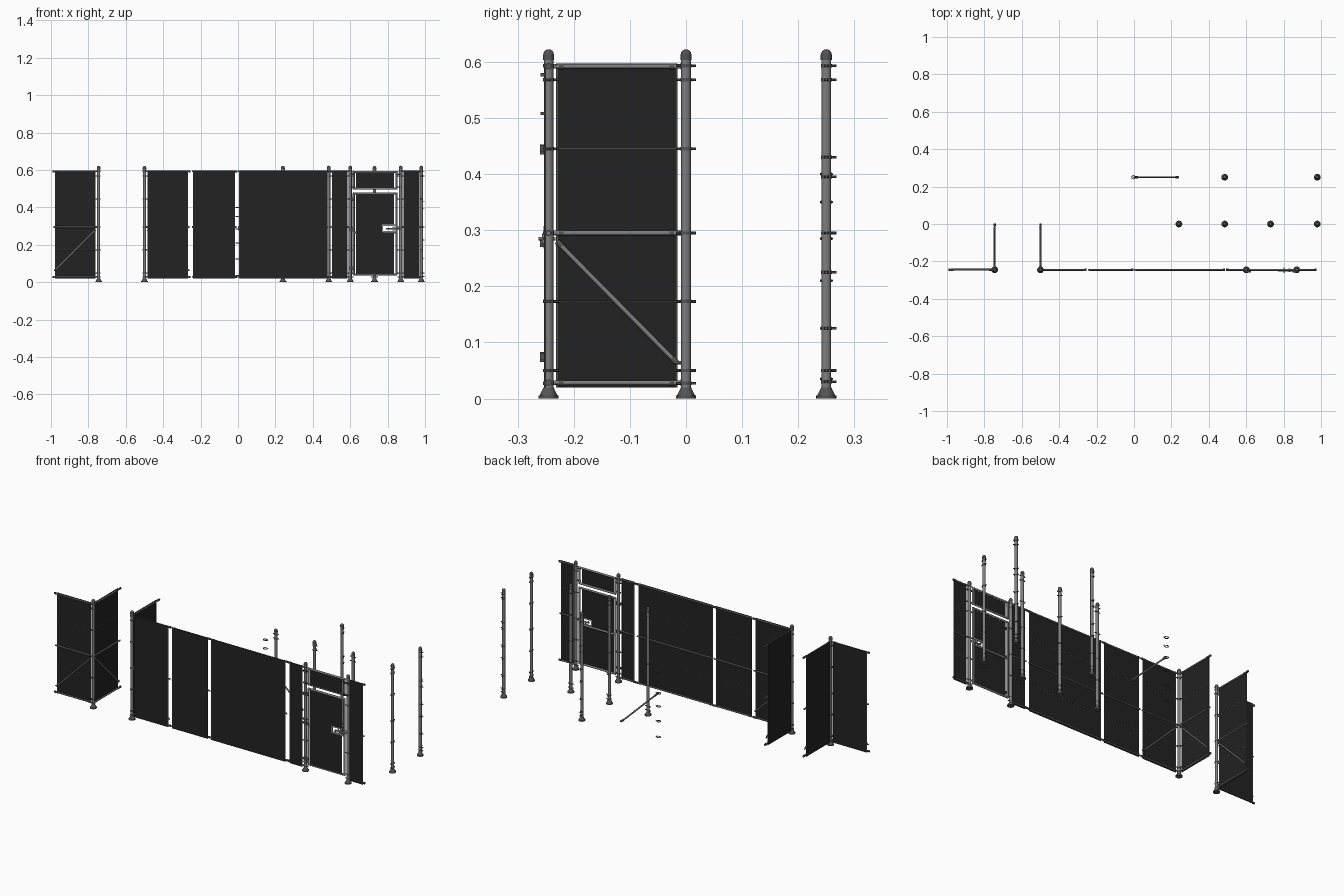
import bpy, bmesh, math
from mathutils import Vector, Matrix

if "Cube" in bpy.data.objects:
    bpy.data.objects.remove(bpy.data.objects["Cube"])


def material(name, v):
    m = bpy.data.materials.new(name)
    m.diffuse_color = (v, v, v, 1)
    m.use_nodes = True
    m.node_tree.nodes["Principled BSDF"].inputs["Base Color"].default_value = m.diffuse_color
    return m


STEEL = material("galvanised steel", 0.21)
DARK = material("dark cast metal", 0.09)
MESH = material("black mesh", 0.016)
PALE = material("pale latch metal", 0.45)


class Part:
    """Collects primitives into one named object."""

    def __init__(self, name, mat):
        self.name, self.mat, self.bm = name, mat, bmesh.new()

    def rod(self, a, b, r, r2=None, seg=12):
        a, b = Vector(a), Vector(b)
        d = b - a
        rot = d.to_track_quat('Z', 'Y').to_matrix().to_4x4()
        bmesh.ops.create_cone(self.bm, cap_ends=True, segments=seg, radius1=r,
                              radius2=r if r2 is None else r2, depth=d.length,
                              matrix=Matrix.Translation((a + b) / 2) @ rot)

    def box(self, lo, hi):
        lo, hi = Vector(lo), Vector(hi)
        bmesh.ops.create_cube(self.bm, size=1, matrix=Matrix.Translation((lo + hi) / 2)
                              @ Matrix.Diagonal((*(hi - lo), 1)))

    def ball(self, c, r):
        bmesh.ops.create_uvsphere(self.bm, u_segments=14, v_segments=8, radius=r,
                                  matrix=Matrix.Translation(c))

    def done(self):
        me = bpy.data.meshes.new(self.name)
        self.bm.to_mesh(me)
        self.bm.free()
        me.materials.append(self.mat)
        ob = bpy.data.objects.new(self.name, me)
        bpy.context.collection.objects.link(ob)


X, Y = Vector((1, 0, 0)), Vector((0, 1, 0))
FRONT = -0.245
RAILS = (0.592, 0.295, 0.028)
BANDS = (0.593, 0.568, 0.445, 0.295, 0.173, 0.05, 0.027)
CORNER_BANDS = (0.593, 0.568, 0.43, 0.395, 0.295, 0.225, 0.125, 0.05, 0.03)


def post(x, y, dirs, bands=BANDS):
    # Tube
    p = Part("post", STEEL)
    p.rod((x, y, 0.01), (x, y, 0.61), 0.0085, seg=16)
    p.done()
    # Flared foot
    f = Part("post_foot", DARK)
    f.rod((x, y, 0), (x, y, 0.005), 0.018, seg=20)
    f.rod((x, y, 0.005), (x, y, 0.02), 0.016, 0.009, seg=20)
    f.done()
    # Domed cap
    c = Part("post_cap", DARK)
    c.rod((x, y, 0.603), (x, y, 0.613), 0.01, seg=16)
    c.ball((x, y, 0.613), 0.0095)
    c.done()
    # Clamp bands with bolted tabs
    b = Part("post_clamps", DARK)
    for z in bands:
        b.rod((x, y, z - 0.003), (x, y, z + 0.003), 0.0098, seg=16)
        for d in dirs:
            o = Vector((x, y, z))
            s = Vector((d.y, d.x, 0))
            b.rod(o + d * 0.008, o + d * 0.018, 0.0024, seg=6)
            b.rod(o + d * 0.014 - s * 0.004, o + d * 0.014 + s * 0.004, 0.0018, seg=6)
    b.done()


def sheet(start, d, n, a, b, z0=0.02, z1=0.597):
    """Mesh sheet from a to b along d, shifted to the outside n."""
    p, q = start + d * a + n * 0.0055, start + d * b + n * 0.0065
    lo = Vector((min(p.x, q.x), min(p.y, q.y), z0))
    hi = Vector((max(p.x, q.x), max(p.y, q.y), z1))
    m = Part("mesh_panel", MESH)
    m.box(lo, hi)
    m.done()


def panel(start, d, n, length, a, b, brace=False):
    start, n = Vector(start), Vector(n)
    up = Vector((0, 0, 1))
    sheet(start, d, n, a, b)
    # Horizontal rails with end sleeves
    r = Part("rails", STEEL)
    k = Part("rail_sleeves", DARK)
    for z in RAILS:
        o = start + up * z
        r.rod(o + d * 0.004, o + d * (length - 0.004), 0.0042)
        for e in (a + 0.004, b - 0.012):
            k.rod(o + d * e, o + d * (e + 0.008), 0.0053)
    # Diagonal brace
    if brace:
        lo, hi = start + d * b + up * 0.064, start + d * a + up * 0.28
        r.rod(lo, hi, 0.0042)
        for q, s in ((lo, 1), (hi, -1)):
            k.rod(q, q + (hi - lo).normalized() * 0.012 * s, 0.0055)
        k.rod(start + up * 0.064 + d * (b - 0.002), start + up * 0.064 + d * (b + 0.008), 0.003)
    # Tension bars and wires
    for e in (a, b):
        o = start + d * e + n * 0.006
        r.rod(o + up * 0.02, o + up * 0.597, 0.0016, seg=6)
    for z in (0.445, 0.173):
        o = start + n * 0.0045 + up * z
        r.rod(o + d * a, o + d * b, 0.0006, seg=5)
    # Free end couplings
    for z in (RAILS[0], RAILS[2]):
        o = start + up * z + d * (length - 0.01)
        k.rod(o, o + d * 0.012, 0.006, seg=8)
    r.done()
    k.done()


# Corner sections: two braced panels on one post
for x, sx, fn in ((-0.745, -1, Y), (-0.5, 1, -Y)):
    post(x, FRONT, (X * sx, Y))
    panel((x, FRONT, 0), X * sx, fn, 0.245, 0.017, 0.232, True)
    panel((x, FRONT, 0), Y, -X, 0.245, 0.015, 0.228, True)

# Short and long straight panels
panel((-0.25, FRONT, 0), X, -Y, 0.245, 0.01, 0.233)
panel((-0.005, FRONT, 0), X, -Y, 0.49, 0.013, 0.48)

# Loose posts
post(0.24, 0, (X, -X))
post(0.73, 0, (X, -X))
post(0.485, 0, (X, Y))
post(0.98, 0, (Y, -Y))
post(0.485, 0.25, (Y,), CORNER_BANDS)
post(0.98, 0.25, (X, Y), CORNER_BANDS)

# Gate posts with short side panels
post(0.6, FRONT, (X, -X))
post(0.87, FRONT, (X, -X))
panel((0.6, FRONT, 0), -X, -Y, 0.105, 0.016, 0.095)
panel((0.87, FRONT, 0), X, -Y, 0.105, 0.016, 0.097)

# Gate leaf and transom frames
GL, GR = 0.619, 0.847
for name, z0, z1, bars in (("transom_frame", 0.5, 0.59, ()), ("gate_frame", 0.042, 0.475, (0.266,))):
    g = Part(name, STEEL)
    for x in (GL, GR):
        g.rod((x, FRONT, z0), (x, FRONT, z1), 0.0055)
        for z in (z0, z1):
            g.ball((x, FRONT, z), 0.0058)
    for z in (z0, z1, *bars):
        g.rod((GL, FRONT, z), (GR, FRONT, z), 0.0055)
    for x in (GL + 0.014, GR - 0.014):
        g.rod((x, FRONT - 0.006, z0), (x, FRONT - 0.006, z1), 0.0016, seg=6)
    g.done()

# Gate mesh, leaving an opening for the latch
o = Vector((0, FRONT, 0))
sheet(o, X, -Y, GL + 0.012, GR - 0.012, 0.503, 0.587)
sheet(o, X, -Y, GL + 0.012, GR - 0.012, 0.045, 0.266)
sheet(o, X, -Y, GL + 0.012, GR - 0.012, 0.306, 0.472)
sheet(o, X, -Y, GL + 0.012, 0.775, 0.266, 0.306)

# Latch frame, bolt and handle
la = Part("latch_frame", PALE)
for z in (0.27, 0.304):
    la.box((0.772, FRONT - 0.009, z - 0.003), (0.846, FRONT - 0.003, z + 0.003))
la.box((0.770, FRONT - 0.009, 0.267), (0.776, FRONT - 0.003, 0.307))
la.done()
bo = Part("latch_bolt", STEEL)
bo.rod((0.79, FRONT - 0.006, 0.285), (0.868, FRONT - 0.006, 0.285), 0.004)
bo.rod((0.802, FRONT - 0.018, 0.285), (0.802, FRONT + 0.012, 0.285), 0.003)
bo.box((0.825, FRONT - 0.012, 0.276), (0.838, FRONT + 0.008, 0.294))
bo.done()

# Hinges and transom brackets
h = Part("gate_hinges", DARK)
for z in (0.445, 0.28, 0.075):
    h.box((0.592, FRONT - 0.015, z - 0.006), (GL + 0.006, FRONT - 0.007, z + 0.006))
    h.rod((0.612, FRONT - 0.011, z - 0.01), (0.612, FRONT - 0.011, z + 0.008), 0.004)
for z in (0.577, 0.508):
    for a, b in ((0.592, GL), (GR, 0.878)):
        h.box((a, FRONT - 0.014, z - 0.003), (b, FRONT - 0.006, z + 0.003))
h.done()

# Loose brace bar
lb = Part("loose_brace", STEEL)
lb.rod((0.012, 0.25, 0.275), (0.23, 0.25, 0.064), 0.0042)
lb.done()
le = Part("loose_brace_ends", DARK)
le.rod((0.002, 0.25, 0.285), (0.02, 0.25, 0.267), 0.0055)
le.rod((0.222, 0.25, 0.072), (0.238, 0.25, 0.06), 0.0055)
le.done()

# Loose clamp brackets in a column
lc = Part("loose_clamps", DARK)
for z in (0.40, 0.35, 0.285, 0.21, 0.125, 0.035):
    for i in range(6):
        t0, t1 = (math.radians(50 + 43 * k) for k in (i, i + 1))
        lc.rod((-0.003 + 0.0095 * math.cos(t0), 0.25 + 0.0095 * math.sin(t0), z),
               (-0.003 + 0.0095 * math.cos(t1), 0.25 + 0.0095 * math.sin(t1), z), 0.0025, seg=6)
    for s in (1, -1):
        lc.rod((0.003, 0.25 + s * 0.007, z), (0.013, 0.25 + s * 0.003, z), 0.0022, seg=6)
lc.done()

# Smooth the round parts, keep edges sharp
bpy.ops.object.select_all(action='SELECT')
bpy.context.view_layer.objects.active = bpy.context.selected_objects[0]
bpy.ops.object.shade_smooth_by_angle(angle=math.radians(40))
